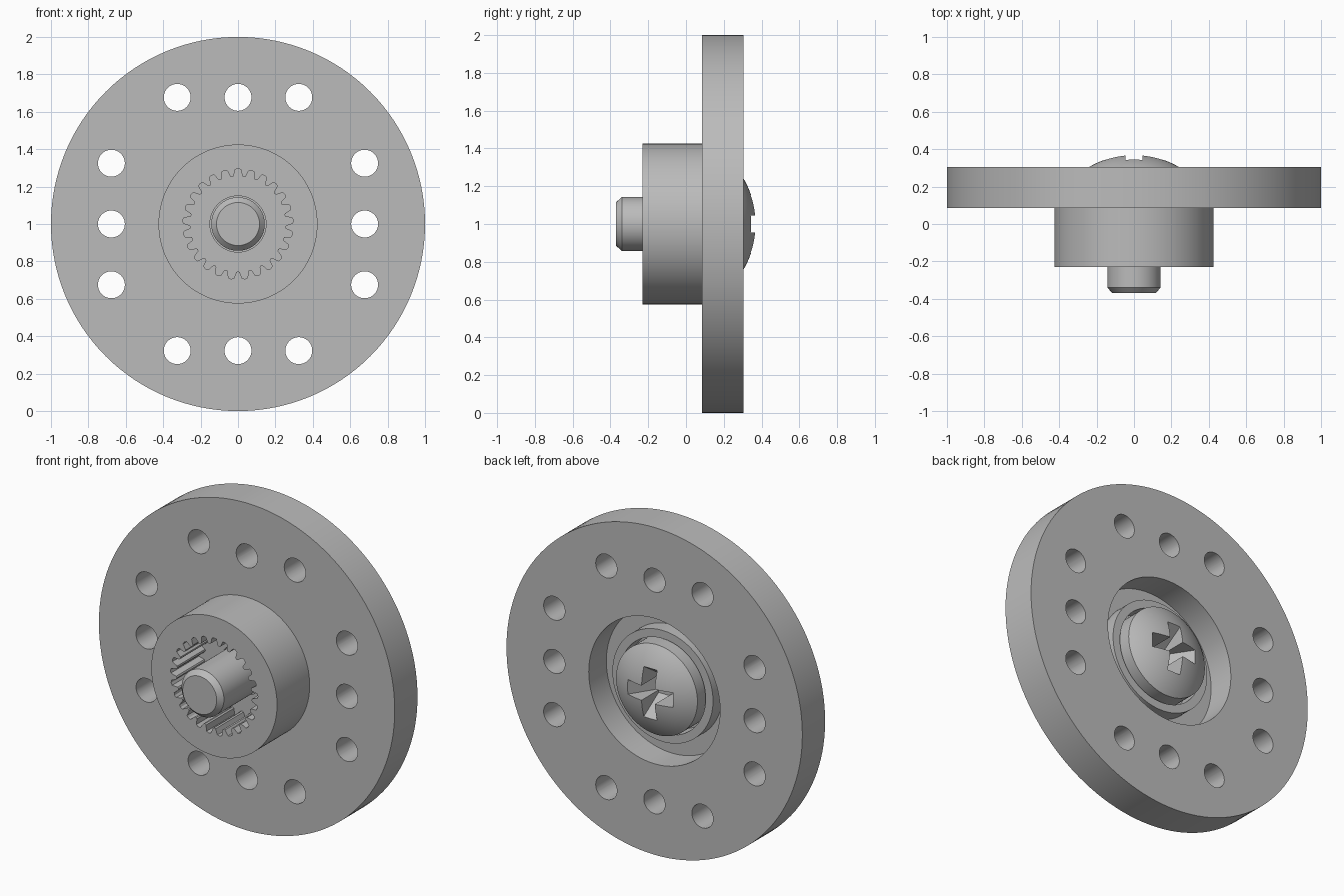
import bpy, bmesh, math
from mathutils import Matrix

cube = bpy.data.objects.get("Cube")
if cube:
    bpy.data.objects.remove(cube, do_unlink=True)

metal = bpy.data.materials.new("plain_grey")
metal.use_nodes = True
grey = (0.5, 0.5, 0.5, 1)
metal.diffuse_color = grey
metal.node_tree.nodes["Principled BSDF"].inputs["Base Color"].default_value = grey

AXIS_Z = 1.0


def finish(name, bm):
    bmesh.ops.recalc_face_normals(bm, faces=bm.faces)
    mesh = bpy.data.meshes.new(name)
    bm.to_mesh(mesh)
    bm.free()
    ob = bpy.data.objects.new(name, mesh)
    bpy.context.collection.objects.link(ob)
    mesh.materials.append(metal)
    return ob


def lathe(name, profile, closed, n=128):
    """Turn (radius, y) points around the horizontal y axis."""
    bm = bmesh.new()
    rings = []
    for i in range(n):
        a = 2 * math.pi * i / n
        rings.append([bm.verts.new((r * math.sin(a), y, AXIS_Z + r * math.cos(a)))
                      for r, y in profile])
    count = len(profile)
    for i in range(n):
        p, q = rings[i], rings[(i + 1) % n]
        for j in range(count if closed else count - 1):
            k = (j + 1) % count
            bm.faces.new((p[j], q[j], q[k], p[k]))
    bmesh.ops.remove_doubles(bm, verts=bm.verts, dist=1e-5)
    bmesh.ops.dissolve_degenerate(bm, edges=bm.edges, dist=1e-5)
    return finish(name, bm)


def prism(bm, outline, y0, y1):
    """Extrude an (x, z) outline along y."""
    front = [bm.verts.new((x, y0, z)) for x, z in outline]
    back = [bm.verts.new((x, y1, z)) for x, z in outline]
    bm.faces.new(front)
    bm.faces.new(back[::-1])
    for i in range(len(outline)):
        j = (i + 1) % len(outline)
        bm.faces.new((front[i], front[j], back[j], back[i]))


def cut(ob, cutter):
    mod = ob.modifiers.new("cut", 'BOOLEAN')
    mod.solver = 'EXACT'
    mod.object = cutter
    bpy.context.view_layer.update()
    result = bpy.data.meshes.new_from_object(
        ob.evaluated_get(bpy.context.evaluated_depsgraph_get()))
    ob.modifiers.clear()
    ob.data = result
    bpy.data.objects.remove(cutter, do_unlink=True)


def smooth(ob):
    bpy.ops.object.select_all(action='DESELECT')
    ob.select_set(True)
    bpy.context.view_layer.objects.active = ob
    bpy.ops.object.shade_smooth_by_angle(angle=math.radians(25))


# Disc with front hub, rear recess and raised collar around the screw
disc = lathe("disc_and_hub", [
    (.15, -.23), (.425, -.23), (.425, .085), (1, .085), (1, .305), (.444, .305),
    (.444, .135), (.34, .135), (.34, .225), (.29, .225), (.29, .12), (.15, .12)], True)

bm = bmesh.new()
# Twelve mounting holes, three on each side
for side in range(4):
    turn = Matrix.Rotation(side * math.pi / 2, 2)
    for offset in (-.325, 0, .325):
        cx, cz = turn @ Matrix.Translation((0, 0, 0)).to_translation().to_2d() + \
            turn.col[0] * offset + turn.col[1] * .677
        circle = [(cx + .072 * math.cos(t * math.pi / 20),
                   AXIS_Z + cz + .072 * math.sin(t * math.pi / 20)) for t in range(40)]
        prism(bm, circle, 0, .4)
# Toothed socket in the hub
teeth = 25
outline = []
for i in range(teeth):
    for step, r in ((-.36, .257), (-.2, .292), (0, .296), (.2, .292), (.36, .257), (.5, .253)):
        a = 2 * math.pi * (i + step) / teeth
        outline.append((r * math.sin(a), AXIS_Z + r * math.cos(a)))
prism(bm, outline, -.3, .04)
cut(disc, finish("disc_cutter", bm))
smooth(disc)

# Screw with chamfered tip and domed head
R, TOP = .475, .37
dome = [(r, TOP - R + math.sqrt(R * R - r * r))
        for r in (.275 * (1 - i / 12) for i in range(13))]
screw = lathe("screw", [(0, -.37), (.115, -.37), (.143, -.34), (.143, .125),
                        (.275, .125)] + dome, False, 96)

# Tapered cross slot in the head
for angle in (0, math.pi / 2):
    bm = bmesh.new()
    bmesh.ops.create_cube(bm, size=2)
    for v in bm.verts:
        outer = v.co.y > 0
        v.co = (v.co.x * (.19 if outer else .06), .4 if outer else .2, v.co.z * .045)
    bmesh.ops.rotate(bm, verts=bm.verts, cent=(0, 0, 0),
                     matrix=Matrix.Rotation(angle, 3, 'Y'))
    bmesh.ops.translate(bm, verts=bm.verts, vec=(0, 0, AXIS_Z))
    cut(screw, finish("slot_cutter", bm))
smooth(screw)
